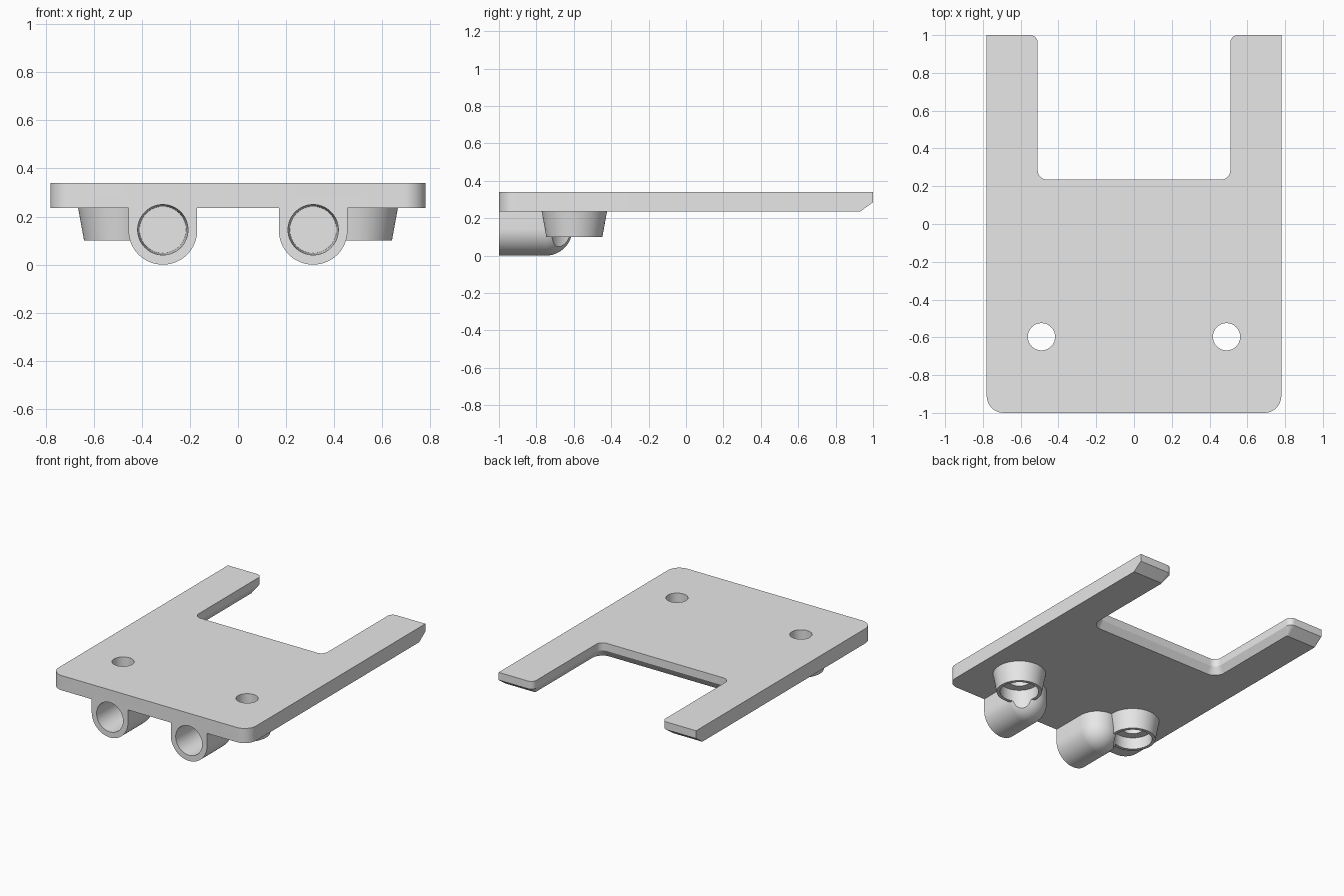
import bpy, bmesh
from math import pi, sin, cos
from mathutils import Matrix, Vector

cube = bpy.data.objects.get("Cube")
if cube:
    bpy.data.objects.remove(cube, do_unlink=True)

# Material
grey = bpy.data.materials.new("light_grey_plastic")
grey.use_nodes = True
grey.diffuse_color = (0.8, 0.8, 0.8, 1)
grey.node_tree.nodes["Principled BSDF"].inputs["Base Color"].default_value = grey.diffuse_color

BOTTOM, TOP = 0.235, 0.34      # plate heights
TUBE_X, TUBE_Z, TUBE_R = 0.3125, 0.143, 0.143
CUP_X, CUP_Y = 0.49, -0.597
SEGS = 64


def make_object(name, bm):
    bmesh.ops.recalc_face_normals(bm, faces=bm.faces)
    mesh = bpy.data.meshes.new(name)
    bm.to_mesh(mesh)
    bm.free()
    mesh.materials.append(grey)
    ob = bpy.data.objects.new(name, mesh)
    bpy.context.collection.objects.link(ob)
    return ob


def cone(name, matrix, r_low, r_high, depth):
    bm = bmesh.new()
    bmesh.ops.create_cone(bm, cap_ends=True, segments=SEGS, radius1=r_low,
                          radius2=r_high, depth=depth, matrix=matrix)
    return make_object(name, bm)


def upright(name, x, z0, z1, r0, r1):
    return cone(name, Matrix.Translation((x, CUP_Y, (z0 + z1) / 2)), r0, r1, z1 - z0)


def combine(target, tool, operation):
    mod = target.modifiers.new(operation, 'BOOLEAN')
    mod.operation, mod.solver, mod.object = operation, 'EXACT', tool
    bpy.context.view_layer.objects.active = target
    bpy.ops.object.modifier_apply(modifier=mod.name)
    bpy.data.objects.remove(tool, do_unlink=True)


def outline(grow, tip):
    """Fork outline with rounded corners; grow widens the notch."""
    half = [(0.78, -1, 0.09), (0.78, tip, 0), (0.51 + grow, tip, 0.04 - grow),
            (0.51 + grow, 0.235 - grow, 0.05 + grow)]
    corners = half + [(-x, y, r) for x, y, r in reversed(half)]
    points = []
    for i, (x, y, r) in enumerate(corners):
        p = Vector((x, y))
        if r == 0:
            points.append(p)
            continue
        a = (p - Vector(corners[i - 1][:2])).normalized()
        b = (Vector(corners[(i + 1) % len(corners)][:2]) - p).normalized()
        centre = p + (b - a) * r
        for k in range(11):
            t = k / 10 * pi / 2
            points.append(centre + (a * sin(t) - b * cos(t)) * r)
    return points


# Forked plate with chamfered lower edges on the notch and tips
bm = bmesh.new()
rings = []
for z, grow, tip in ((BOTTOM, 0.03, 0.93), (0.285, 0, 1), (TOP, 0, 1)):
    rings.append([bm.verts.new((p.x, p.y, z)) for p in outline(grow, tip)])
for low, high in zip(rings, rings[1:]):
    for i in range(len(low)):
        bm.faces.new((low[i - 1], low[i], high[i], high[i - 1]))
bm.faces.new(rings[0])
bm.faces.new(rings[-1])
body = make_object("mounting_plate", bm)


def tube_socket(x):
    """U-shaped tube block with a domed back end."""
    bm = bmesh.new()
    top = BOTTOM + 0.04
    bmesh.ops.create_uvsphere(bm, u_segments=SEGS, v_segments=SEGS // 2, radius=TUBE_R,
                              matrix=Matrix.Translation((x, -0.75, TUBE_Z)))
    for k in range(SEGS):
        a = 2 * pi * k / SEGS
        bm.verts.new((x + TUBE_R * cos(a), -0.75 + TUBE_R * sin(a), top))
        if a <= pi:
            bm.verts.new((x + TUBE_R * cos(a), -1, TUBE_Z - TUBE_R * sin(a)))
    for side in (-1, 1):
        bm.verts.new((x + side * TUBE_R, -1, top))
    # keep only the part below the plate's middle, then wrap it
    for v in bm.verts:
        v.co.z = min(v.co.z, top)
    hull = bmesh.ops.convex_hull(bm, input=bm.verts)
    inside = {g for g in hull["geom_interior"] + hull["geom_unused"]
              if isinstance(g, bmesh.types.BMVert)}
    bmesh.ops.delete(bm, geom=list(inside), context='VERTS')
    bmesh.ops.dissolve_limit(bm, angle_limit=0.001, verts=bm.verts, edges=bm.edges)
    return make_object("tube_socket", bm)


# Sockets and tapered screw cups
for side in (-1, 1):
    combine(body, tube_socket(side * TUBE_X), 'UNION')
    cup = upright("screw_cup", side * CUP_X, 0.10, BOTTOM + 0.02, 0.15, 0.178)
    combine(body, cup, 'UNION')

# Tube bores, screw holes and counterbores
for side in (-1, 1):
    turn = Matrix.Translation((side * TUBE_X, -0.88, TUBE_Z + 0.002)) @ Matrix.Rotation(pi / 2, 4, 'X')
    combine(body, cone("tube_bore", turn, 0.097, 0.105, 0.26), 'DIFFERENCE')
    combine(body, upright("screw_hole", side * CUP_X, 0.05, 0.5, 0.072, 0.072), 'DIFFERENCE')
    combine(body, upright("screw_recess", side * CUP_X, -0.1, 0.185, 0.128, 0.128), 'DIFFERENCE')

# Smooth curves, sharp edges
bpy.ops.object.select_all(action='DESELECT')
body.select_set(True)
bpy.context.view_layer.objects.active = body
bpy.ops.object.shade_smooth_by_angle(angle=pi / 7)
